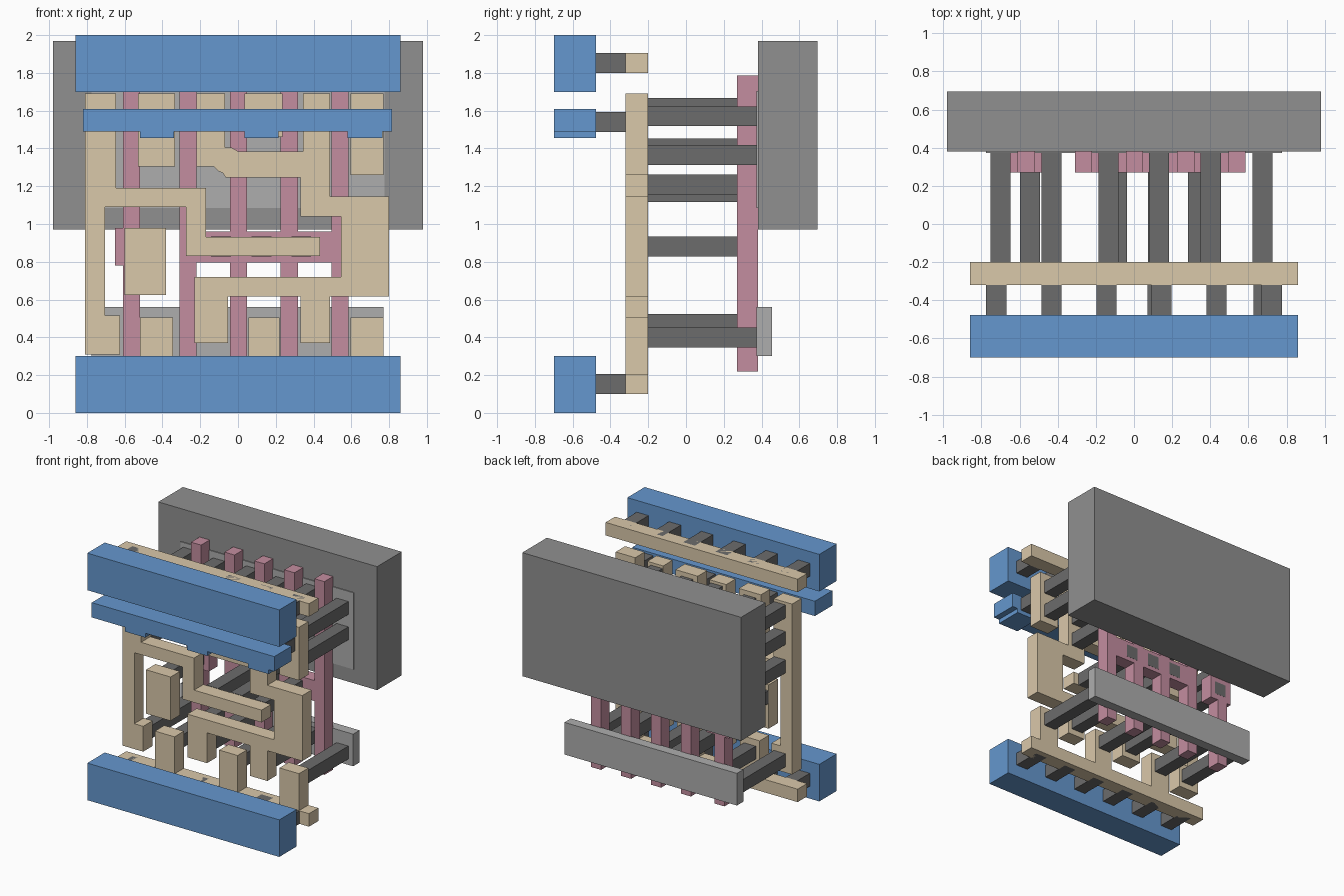
import bpy, bmesh


def material(name, rgb):
    m = bpy.data.materials.new(name)
    m.diffuse_color = (*rgb, 1)
    return m


BLUE = material("blue", (0.13, 0.31, 0.62))
TAN = material("tan", (0.70, 0.58, 0.40))
PINK = material("pink", (0.55, 0.27, 0.35))
DARK = material("dark_grey", (0.15, 0.15, 0.15))
LIGHT = material("light_grey", (0.42, 0.42, 0.42))
GREY = material("mid_grey", (0.28, 0.28, 0.28))


def layer(name, outlines, y0, y1, mat):
    """Extrude front-view outlines (x, z) from y0 back to y1."""
    bm = bmesh.new()
    for pts in outlines:
        face = bm.faces.new([bm.verts.new((x, y0, z)) for x, z in pts])
        ext = bmesh.ops.extrude_face_region(bm, geom=[face], use_keep_orig=True)
        moved = [v for v in ext["geom"] if isinstance(v, bmesh.types.BMVert)]
        bmesh.ops.translate(bm, verts=moved, vec=(0, y1 - y0, 0))
    bmesh.ops.recalc_face_normals(bm, faces=bm.faces)
    me = bpy.data.meshes.new(name)
    bm.to_mesh(me)
    bm.free()
    me.materials.append(mat)
    ob = bpy.data.objects.new(name, me)
    bpy.context.collection.objects.link(ob)
    return ob


def rect(x0, x1, z0, z1):
    return [(x0, z0), (x1, z0), (x1, z1), (x0, z1)]


def sq(x, z, s=0.105):
    return rect(x - s / 2, x + s / 2, z - s / 2, z + s / 2)


# Front bars
def front_layer(name, outlines):
    return layer(name, outlines, -0.70, -0.477, BLUE)


front_layer("bottom_bar", [rect(-0.86, 0.86, 0, 0.30)])
front_layer("top_bar", [rect(-0.86, 0.86, 1.70, 2.0)])
tabbed = [(-0.82, 1.61), (-0.82, 1.49)]
for a, b in ((-0.52, -0.34), (0.035, 0.215), (0.58, 0.765)):
    tabbed += [(a, 1.49), (a, 1.455), (b, 1.455), (b, 1.49)]
tabbed += [(0.815, 1.49), (0.815, 1.61)]
front_layer("tabbed_bar", [tabbed])


# Tan routing layer
def route(name, outline):
    return layer(name, [outline], -0.32, -0.20, TAN)


comb = [(-0.86, 0.205), (-0.86, 0.10), (0.86, 0.10), (0.86, 0.205)]
for a, b in ((0.595, 0.77), (0.055, 0.22), (-0.52, -0.345)):
    comb += [(b, 0.205), (b, 0.505), (a, 0.505), (a, 0.205)]
route("bottom_comb_rail", comb)
route("top_rail", rect(-0.86, 0.86, 1.80, 1.905))
route("left_track", [
    (-.81, .31), (-.625, .31), (-.625, .515), (-.705, .515), (-.705, 1.09),
    (-.275, 1.09), (-.275, .83), (.435, .83), (.435, .93), (-.17, .93),
    (-.17, 1.19), (-.645, 1.19), (-.645, 1.69), (-.81, 1.69)])
route("right_track", [
    (-.22, 1.69), (-.22, 1.305), (-.13, 1.305), (-.105, 1.28), (-.08, 1.27),
    (-.065, 1.245), (.33, 1.245), (.33, 1.04), (.545, 1.04), (.545, .72),
    (-.23, .72), (-.23, .37), (-.053, .37), (-.053, .615), (.33, .615),
    (.33, .37), (.487, .37), (.487, .615), (.80, .615), (.80, 1.145),
    (.487, 1.145), (.487, 1.69), (.345, 1.69), (.345, 1.385), (0, 1.385),
    (-.035, 1.405), (-.07, 1.405), (-.07, 1.69)])
route("upper_pad_left", rect(-0.53, -0.333, 1.305, 1.69))
route("upper_pad_middle", rect(0.035, 0.235, 1.46, 1.69))
route("upper_pad_right", rect(0.595, 0.77, 1.26, 1.69))
route("floating_pad", rect(-0.60, -0.38, 0.625, 0.98))

# Short pegs between bars and tan layer
pegs = [sq(-0.7225 + 0.289 * i, z) for i in range(6) for z in (0.1525, 1.8525)]
pegs += [sq(x, 1.54) for x in (-0.4325, 0.1225, 0.68)]
layer("short_pegs", pegs, -0.477, -0.245, DARK)

# Long pegs from tan layer back to plates and posts
cols = {-0.70: (0.41, 1.17, 1.40, 1.615), -0.4325: (0.40, 1.38, 1.60),
        -0.135: (0.47, 1.39, 1.615), 0.13: (0.40, 1.60),
        0.4025: (0.47, 1.21, 1.40, 1.615), 0.675: (0.40, 1.365, 1.57)}
long_pegs = [sq(x, z) for x, zs in cols.items() for z in zs]
long_pegs += [sq(x, 0.88) for x in (-0.545, -0.09, 0.125, 0.335)]
layer("long_pegs", long_pegs, -0.20, 0.381, DARK)

# Pink posts: one with a side pad, four joined by a crossbar
Z0, Z1 = 0.22, 1.785
layer("padded_post", [[
    (-.61, Z0), (-.52, Z0), (-.52, .78), (-.45, .78), (-.45, .98), (-.52, .98),
    (-.52, Z1), (-.61, Z1), (-.61, .98), (-.65, .98), (-.65, .78), (-.61, .78)]],
    0.27, 0.38, PINK)
posts = [(-0.31, -0.22), (-0.043, 0.047), (0.225, 0.317), (0.495, 0.585)]
ladder = []
for i, (a, b) in enumerate(posts):
    ladder += [(a, 0.795)] if i else []
    ladder += [(a, Z0), (b, Z0)] + ([(b, 0.795)] if i < 3 else [])
for i, (a, b) in reversed(list(enumerate(posts))):
    top = [(b, Z1), (a, Z1)]
    # the last post stays flush with the crossbar end
    ladder += ([(b, 0.96)] if i < 3 else []) + top + ([(a, 0.96)] if i else [])
layer("joined_posts", [ladder], 0.27, 0.38, PINK)

# Back plates
layer("lower_plate", [rect(-0.775, 0.77, 0.30, 0.56)], 0.373, 0.455, LIGHT)
layer("upper_plate", [rect(-0.775, 0.775, 1.085, 1.705)], 0.373, 0.455, LIGHT)
layer("back_block", [rect(-0.98, 0.98, 0.97, 1.97)], 0.38, 0.695, GREY)
